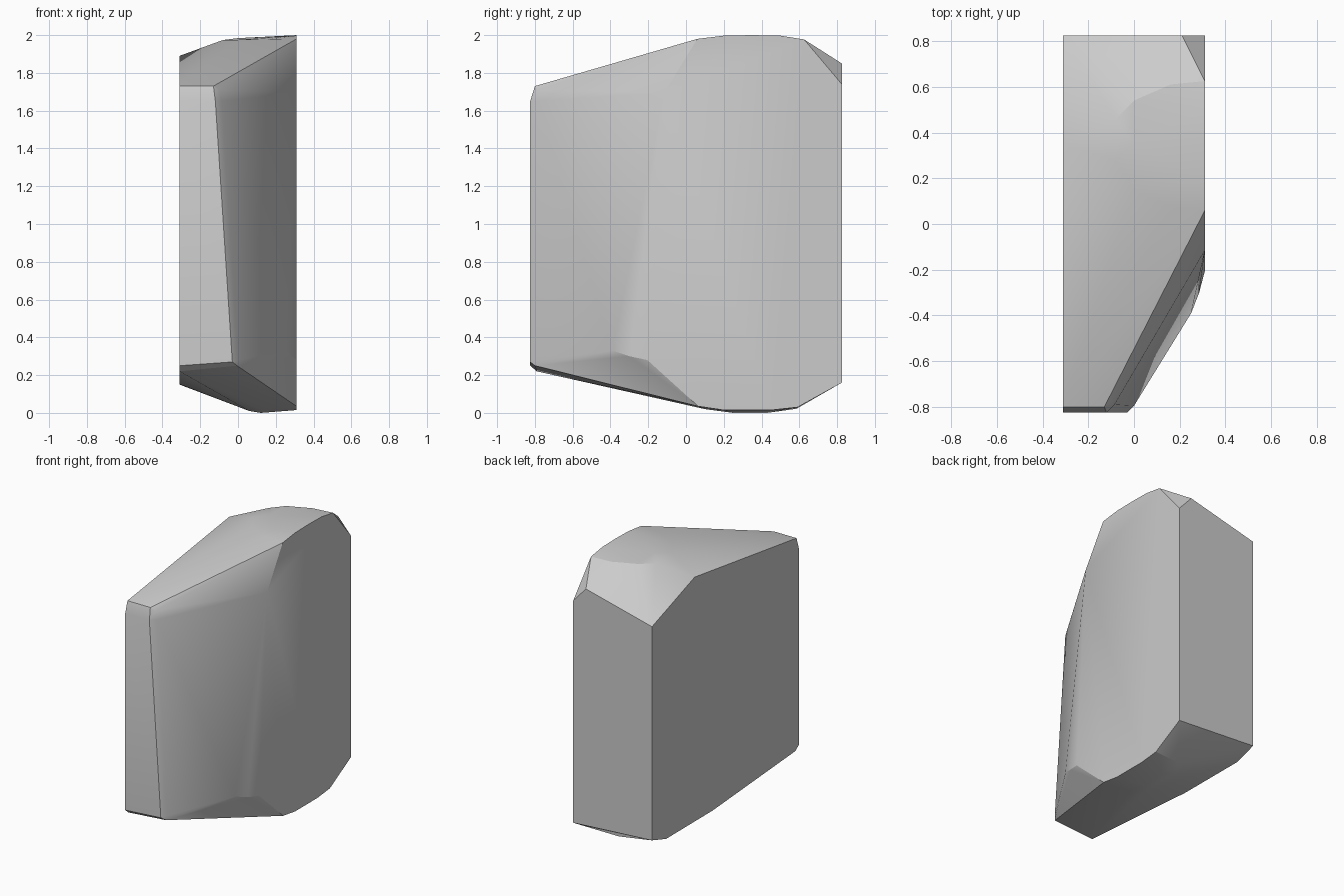
import bpy, bmesh
from math import radians

if "Cube" in bpy.data.objects:
    bpy.data.objects.remove(bpy.data.objects["Cube"])

X = 0.31   # half width
Y = 0.825  # half depth

# flat left side: outline as (y, z)
left_side = [(Y, 0.20), (0.665, 0.15), (0.143, 0.152), (-0.79, 0.22),
             (-0.80, 1.73), (0.345, 1.89), (Y, 1.72)]
# flat right side: outline as (y, z)
right_side = [(Y, 0.16), (0.59, 0.03), (0.45, 0.015), (0.2, 0.015), (0.065, 0.035),
              (-0.205, 0.28), (-0.115, 1.695), (0.06, 1.98), (0.2, 1.997),
              (0.35, 2.0), (0.5, 1.997), (0.625, 1.977), (Y, 1.74)]
# flat front pad: outline as (x, z)
front_pad = [(-X, 0.25), (-0.03, 0.27), (-0.12, 1.65), (-X, 1.65)]
# softened rim behind the front pad, and the lower right cheek
front_rim = [(-0.005, -0.80, 0.25), (0, -0.795, 0.28), (-0.085, -0.79, 1.65),
             (-0.10, -0.785, 1.71), (-0.13, -0.80, 1.73),
             (0.25, -0.39, 0.33), (0.285, -0.30, 0.30)]
# domed top
crown = [(-0.08, 0.28, 1.974), (-0.08, 0.46, 1.97), (0, 0.15, 1.975), (0, 0.54, 1.975),
         (0.16, 0.075, 1.978), (0.16, 0.61, 1.975), (0.0, 0.35, 1.984), (0.21, Y, 1.85)]
# rounded underside
keel = [(0.06, 0.2, 0.01), (0.06, 0.48, 0.01), (0.12, 0.25, 0), (0.12, 0.43, 0),
        (0.12, 0.1, 0.02), (0.12, 0.585, 0.022)]

points = [(-X, y, z) for y, z in left_side]
points += [(X, y, z) for y, z in right_side]
points += [(x, -Y, z) for x, z in front_pad]
points += front_rim + crown + keel

# wrap all outlines in one convex shell
bm = bmesh.new()
for p in points:
    bm.verts.new(p)
hull = bmesh.ops.convex_hull(bm, input=bm.verts[:])
loose = list({v for v in hull["geom_interior"] + hull["geom_unused"]
              if isinstance(v, bmesh.types.BMVert)})
if loose:
    bmesh.ops.delete(bm, geom=loose, context='VERTS')
bmesh.ops.dissolve_limit(bm, angle_limit=radians(0.5), verts=bm.verts[:], edges=bm.edges[:])
bmesh.ops.recalc_face_normals(bm, faces=bm.faces[:])

mesh = bpy.data.meshes.new("rounded_block")
bm.to_mesh(mesh)
bm.free()
block = bpy.data.objects.new("rounded_block", mesh)
bpy.context.collection.objects.link(block)
bpy.context.view_layer.objects.active = block
block.select_set(True)
bpy.ops.object.shade_smooth_by_angle(angle=radians(20))
